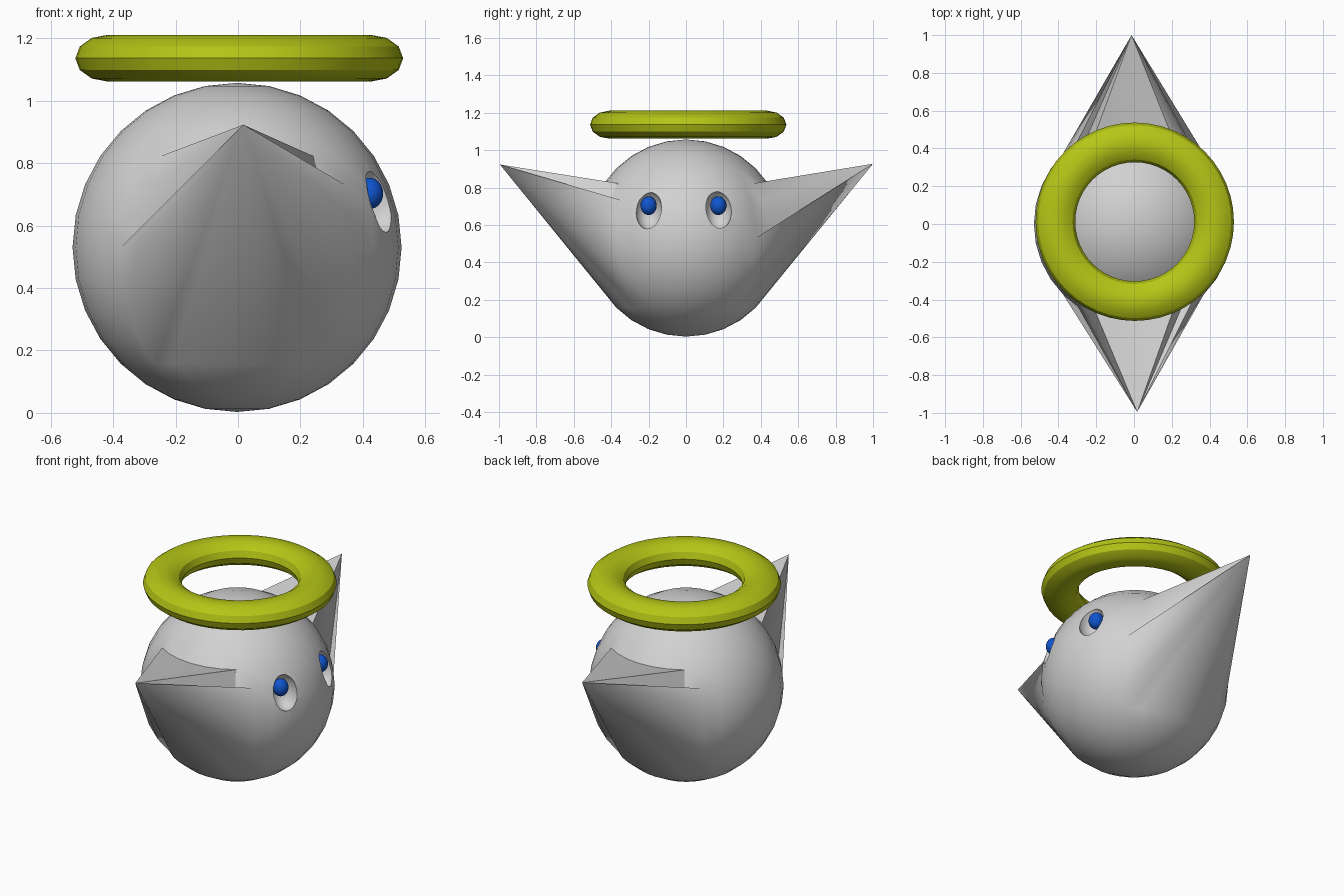
import bpy, bmesh
from math import atan2, acos, degrees, radians, pi
from mathutils import Matrix, Vector

cube = bpy.data.objects.get("Cube")
if cube:
    bpy.data.objects.remove(cube, do_unlink=True)


def material(name, colour):
    m = bpy.data.materials.new(name)
    m.use_nodes = True
    m.diffuse_color = (*colour, 1)
    m.node_tree.nodes["Principled BSDF"].inputs["Base Color"].default_value = (*colour, 1)
    return m


def add_object(name, bm, mat):
    me = bpy.data.meshes.new(name)
    bm.to_mesh(me)
    bm.free()
    me.materials.append(mat)
    ob = bpy.data.objects.new(name, me)
    bpy.context.collection.objects.link(ob)
    return ob


def smooth(ob):
    ob.data.shade_smooth()
    ob.data.set_sharp_from_angle(angle=radians(30))


def ellipsoid(name, centre, radii, mat):
    bm = bmesh.new()
    place = Matrix.Translation(centre) @ Matrix.Diagonal((*radii, 1))
    bmesh.ops.create_uvsphere(bm, u_segments=32, v_segments=16, radius=1, matrix=place)
    return add_object(name, bm, mat)


grey = material("light grey", (0.64, 0.64, 0.64))
yellow = material("olive yellow", (0.46, 0.56, 0.008))
blue = material("blue", (0.005, 0.09, 0.62))

R = 0.527
STEP = 11.25


def in_wing(face, side):
    """True for the sphere faces that one wing grows from (side -1 front, 1 back)."""
    c = face.calc_center_median().normalized()
    ring = degrees(acos(c.z)) / STEP
    turn = degrees(atan2(-c.x * side, c.y * side)) / STEP
    if not 5 < ring < 12:
        return False
    if abs(turn) < 3:
        return True
    return abs(turn) < 4 and ring > (6 if turn * side * side > 0 else 8)


# Body: round ball whose two side patches are drawn out to wing tips
bm = bmesh.new()
bmesh.ops.create_uvsphere(bm, u_segments=32, v_segments=16, radius=R)
tips = {-1: Vector((0.02, -0.995, 0.393)), 1: Vector((-0.01, 1.0, 0.397))}
for side, tip in tips.items():
    patch = [f for f in bm.faces if in_wing(f, side)]
    bmesh.ops.delete(bm, geom=patch, context="FACES")
    rim = [e for e in bm.edges if e.is_boundary]
    apex = bm.verts.new(tip)
    for e in rim:
        bm.faces.new((*e.verts, apex))
bmesh.ops.recalc_face_normals(bm, faces=bm.faces)
bmesh.ops.translate(bm, verts=bm.verts, vec=(-0.003, 0, 0.53))
body = add_object("body_with_wings", bm, grey)

# Eyes: oval sockets cut into the body, a small ball in each
for label, y in (("right", -0.2), ("left", 0.173)):
    cutter = ellipsoid(label + "_socket_cutter", (0.455, y, 0.68), (0.08, 0.072, 0.105), grey)
    mod = body.modifiers.new("socket", "BOOLEAN")
    mod.operation = "DIFFERENCE"
    mod.solver = "EXACT"
    mod.object = cutter
    bpy.context.view_layer.objects.active = body
    bpy.ops.object.modifier_apply(modifier=mod.name)
    bpy.data.objects.remove(cutter, do_unlink=True)
    smooth(ellipsoid(label + "_eyeball", (0.422, y, 0.703), (0.043, 0.043, 0.05), blue))
smooth(body)

# Halo: flattened ring floating above the head
bm = bmesh.new()
section = [bm.verts.new((0.42 + p.x, 0, p.y)) for p in
           (Matrix.Rotation(2 * pi * i / 12, 2) @ Vector((1, 0)) for i in range(12))]
for v in section:
    v.co.x = 0.42 + (v.co.x - 0.42) * 0.105
    v.co.z *= 0.075
loop = [bm.edges.new((section[i - 1], section[i])) for i in range(12)]
bmesh.ops.spin(bm, geom=section + loop, axis=(0, 0, 1), cent=(0, 0, 0),
               angle=2 * pi, steps=48, use_merge=True)
bmesh.ops.remove_doubles(bm, verts=bm.verts, dist=0.0005)
bmesh.ops.recalc_face_normals(bm, faces=bm.faces)
bmesh.ops.translate(bm, verts=bm.verts, vec=(0.004, 0.012, 1.136))
smooth(add_object("halo", bm, yellow))
